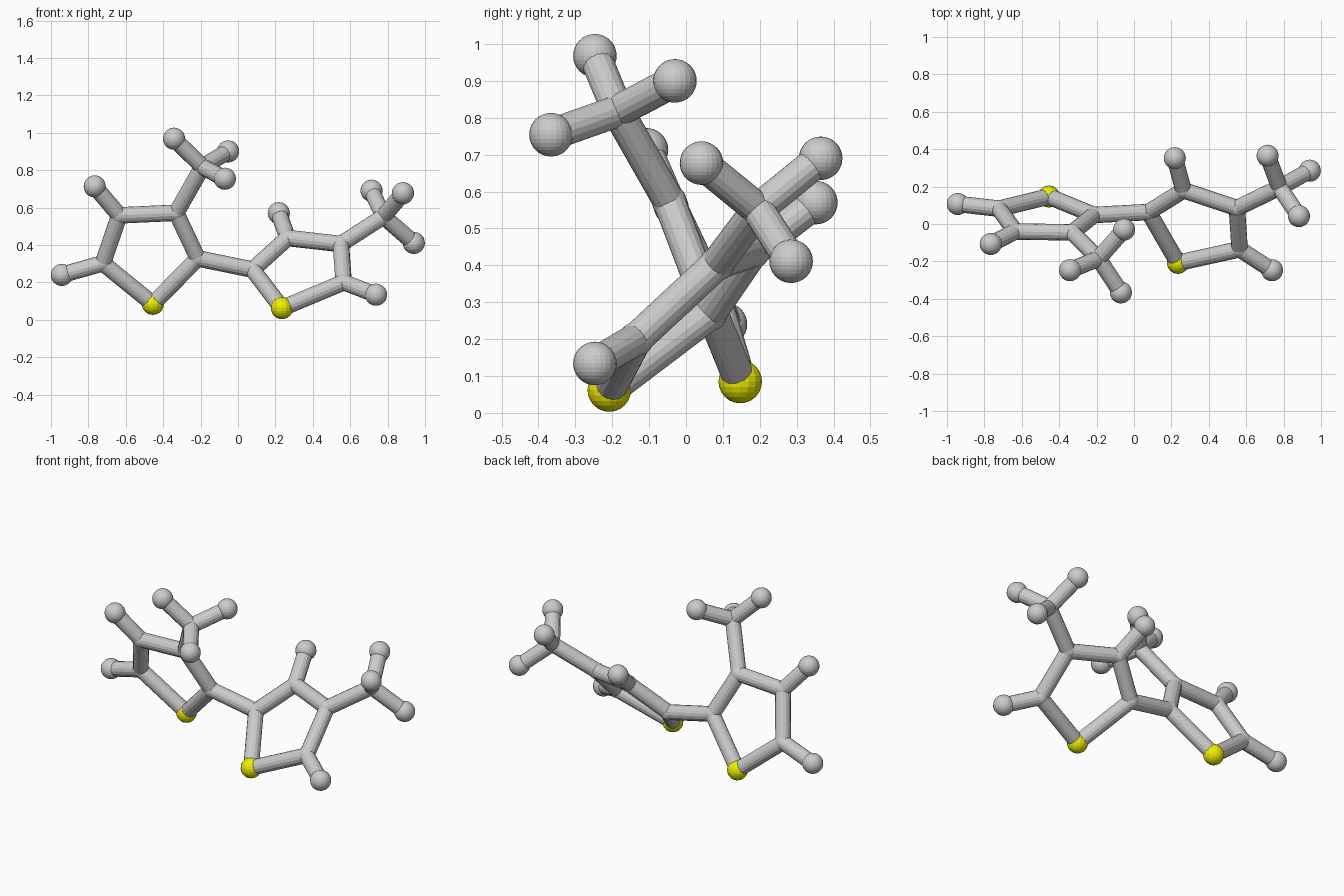
import bpy
from mathutils import Vector

if "Cube" in bpy.data.objects:
    bpy.data.objects.remove(bpy.data.objects["Cube"])

BALL, JOINT, ROD = 0.059, 0.047, 0.044

yellow = bpy.data.materials.new("yellow")
yellow.diffuse_color = (0.85, 0.85, 0.0, 1)
yellow.use_nodes = True
yellow.node_tree.nodes["Principled BSDF"].inputs["Base Color"].default_value = yellow.diffuse_color


def ball(name, pos, radius, mat=None, seg=24, rings=16):
    bpy.ops.mesh.primitive_uv_sphere_add(segments=seg, ring_count=rings, radius=radius, location=pos)
    ob = bpy.context.object
    ob.name = name
    if mat:
        ob.data.materials.append(mat)
    bpy.ops.object.shade_flat()


def rod(name, a, b):
    a, b = Vector(a), Vector(b)
    d = b - a
    bpy.ops.mesh.primitive_cylinder_add(vertices=16, radius=ROD, depth=d.length, location=(a + b) / 2)
    ob = bpy.context.object
    ob.name = name
    ob.rotation_mode = 'QUATERNION'
    ob.rotation_quaternion = d.to_track_quat('Z', 'Y')
    bpy.ops.object.shade_flat()


# each half: five ring corners (first one yellow), branch centre, branch corner index,
# and end balls with the ring corner / branch they hang on
halves = {
    "left": dict(
        ring=[(-0.455, 0.147, 0.085), (-0.215, 0.048, 0.328), (-0.33, -0.045, 0.572),
              (-0.635, -0.04, 0.558), (-0.722, 0.082, 0.302)],
        branch=(-0.19, -0.185, 0.818), at=2,
        tips=[(-0.342, -0.247, 0.968), (-0.053, -0.03, 0.9), (-0.07, -0.366, 0.754)],
        ends={3: (-0.766, -0.107, 0.713), 4: (-0.942, 0.107, 0.24)}),
    "right": dict(
        ring=[(0.235, -0.208, 0.062), (0.078, 0.064, 0.268), (0.265, 0.18, 0.437),
              (0.55, 0.085, 0.405), (0.565, -0.135, 0.2)],
        branch=(0.778, 0.195, 0.552), at=3,
        tips=[(0.714, 0.365, 0.69), (0.882, 0.042, 0.677), (0.94, 0.285, 0.411)],
        ends={2: (0.218, 0.352, 0.57), 4: (0.738, -0.247, 0.134)}),
}

for side, h in halves.items():
    ring = h["ring"]
    # five-sided ring
    for i, p in enumerate(ring):
        if i == 0:
            ball(f"{side}_yellow_ball", p, BALL, yellow, 16, 12)
        else:
            ball(f"{side}_ring_joint_{i}", p, JOINT)
        rod(f"{side}_ring_rod_{i}", p, ring[(i + 1) % 5])
    # single balls hanging on the ring
    for i, p in h["ends"].items():
        rod(f"{side}_end_rod_{i}", ring[i], p)
        ball(f"{side}_end_ball_{i}", p, BALL)
    # three-pronged branch
    rod(f"{side}_branch_rod", ring[h["at"]], h["branch"])
    ball(f"{side}_branch_joint", h["branch"], JOINT)
    for i, p in enumerate(h["tips"]):
        rod(f"{side}_tip_rod_{i}", h["branch"], p)
        ball(f"{side}_tip_ball_{i}", p, BALL)

# rod joining the two rings
rod("bridge_rod", halves["left"]["ring"][1], halves["right"]["ring"][1])
